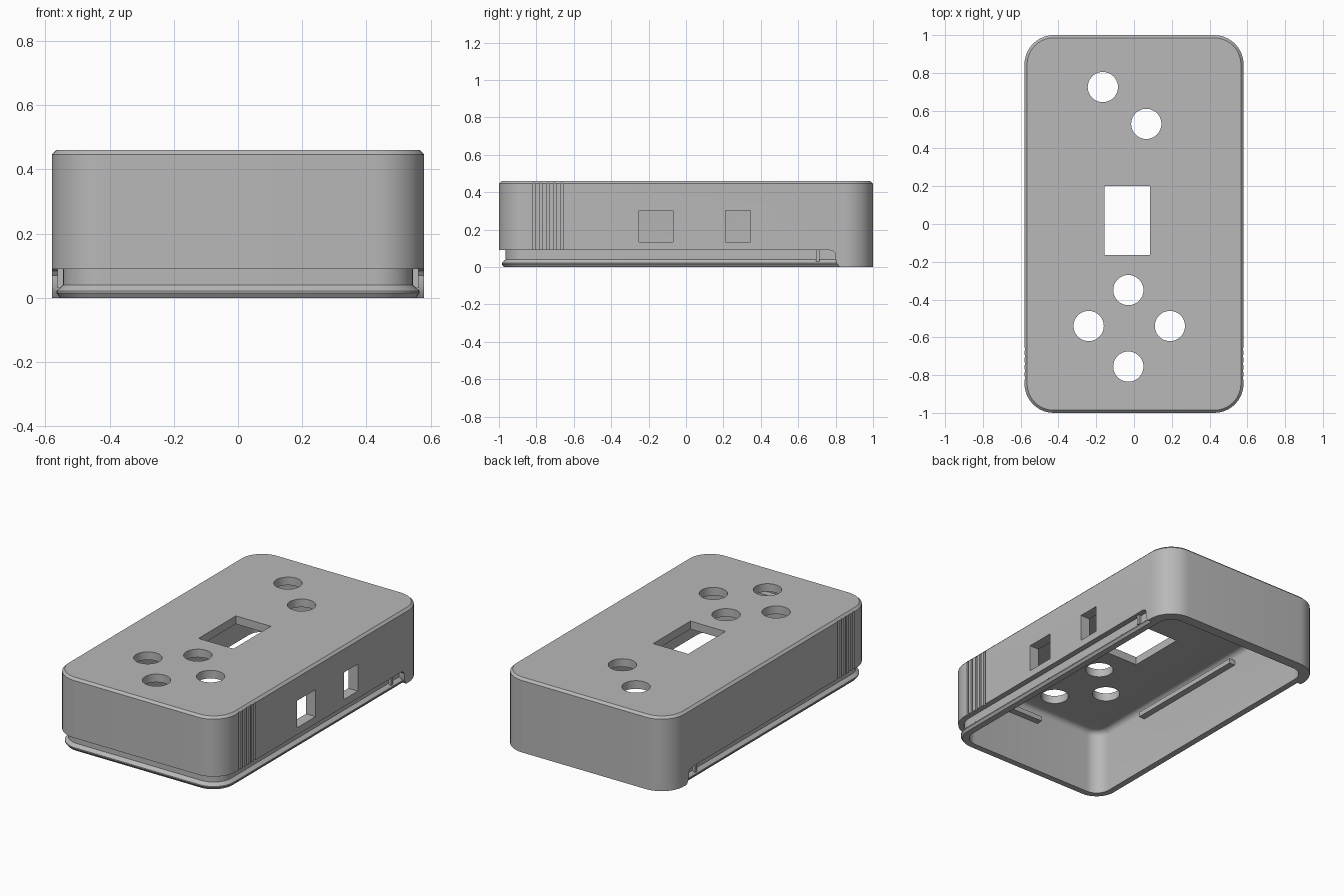
import bpy, bmesh
from math import sin, cos, pi, radians

old = bpy.data.objects.get("Cube")
if old:
    bpy.data.objects.remove(old, do_unlink=True)

grey = bpy.data.materials.new("plain_grey")
grey.use_nodes = True
colour = (0.48, 0.48, 0.48, 1)
grey.diffuse_color = colour
grey.node_tree.nodes["Principled BSDF"].inputs["Base Color"].default_value = colour

HALF_W, HALF_L, HEIGHT, RADIUS = 0.58, 1.0, 0.46, 0.155
STEP_Z, WALL, CEILING = 0.09, 0.065, 0.41


def make(name, rings):
    """Closed solid lofted through rings of equal point count."""
    bm = bmesh.new()
    loops = [[bm.verts.new(p) for p in ring] for ring in rings]
    n = len(loops[0])
    for a, b in zip(loops, loops[1:]):
        for i in range(n):
            j = (i + 1) % n
            bm.faces.new((a[i], a[j], b[j], b[i]))
    bm.faces.new(loops[0][::-1])
    bm.faces.new(loops[-1])
    bmesh.ops.recalc_face_normals(bm, faces=bm.faces[:])
    mesh = bpy.data.meshes.new(name)
    bm.to_mesh(mesh)
    bm.free()
    mesh.materials.append(grey)
    ob = bpy.data.objects.new(name, mesh)
    bpy.context.collection.objects.link(ob)
    return ob


def rounded(inset, z, steps=10):
    """Rounded rectangle ring, inset from the outer outline."""
    w, l, r = HALF_W - inset, HALF_L - inset, RADIUS - inset
    ring = []
    for k, (sx, sy) in enumerate(((1, 1), (-1, 1), (-1, -1), (1, -1))):
        for i in range(steps + 1):
            a = (k + i / steps) * pi / 2
            ring.append((sx * (w - r) + r * cos(a), sy * (l - r) + r * sin(a), z))
    return ring


def box(name, x0, x1, y0, y1, z0, z1):
    return make(name, [[(x0, y0, z), (x1, y0, z), (x1, y1, z), (x0, y1, z)] for z in (z0, z1)])


def cylinder(name, x, y, r, z0, z1, n=40):
    return make(name, [[(x + r * cos(2 * pi * i / n), y + r * sin(2 * pi * i / n), z)
                        for i in range(n)] for z in (z0, z1)])


def combine(ob, tool, operation="DIFFERENCE"):
    mod = ob.modifiers.new("shape", "BOOLEAN")
    mod.operation, mod.solver, mod.object = operation, "EXACT", tool
    bpy.context.view_layer.objects.active = ob
    bpy.ops.object.modifier_apply(modifier=mod.name)
    bpy.data.objects.remove(tool, do_unlink=True)


# Outer case with a chamfered top edge
case = make("case_shell", [rounded(0, 0), rounded(0, HEIGHT - 0.014), rounded(0.014, HEIGHT)])

# Step cut away below the walls, leaving the rear skirt full height
step = [(-1.2, -0.1), (0.82, -0.1), (0.82, 0), (0.806, 0.02), (0.8, 0.04),
        (0.8, 0.07), (0.79, 0.084), (0.77, STEP_Z), (-1.2, STEP_Z)]
combine(case, make("step_cutter", [[(x, y, z) for y, z in step] for x in (-1, 1)]))

# Tongue with its snap ridge
tongue = [(0.026, 0), (0.015, 0.015), (0.015, 0.022), (0.035, 0.04), (0.035, STEP_Z + 0.03)]
combine(case, make("tongue", [rounded(i, z) for i, z in tongue]), "UNION")

# Hollow inside with a rounded ceiling edge
fillet = 0.035
cavity = [rounded(WALL, -0.1)]
for k in range(6):
    a = k * pi / 10
    cavity.append(rounded(WALL + fillet * (1 - cos(a)), CEILING - fillet * (1 - sin(a))))
combine(case, make("cavity_cutter", cavity))

# Button holes and screen opening in the top
for x, y in ((-0.165, 0.725), (0.065, 0.53), (-0.03, -0.35),
             (-0.24, -0.54), (0.19, -0.54), (-0.03, -0.755)):
    combine(case, cylinder("hole_cutter", x, y, 0.08, 0.3, 0.6))
combine(case, box("screen_cutter", -0.155, 0.085, -0.165, 0.2, 0.3, 0.6))

# Port openings in the left wall
for y0, y1 in ((-0.25, -0.07), (0.21, 0.345)):
    combine(case, box("port_cutter", 0.4, 0.7, y0, y1, 0.135, 0.302))

# Grip grooves on both sides
for side in (-1, 1):
    xs = sorted((side * (HALF_W - 0.012), side * 0.7))
    for k in range(5):
        y = -0.815 + k * 0.038
        combine(case, box("grip_cutter", *xs, y - 0.007, y + 0.007, STEP_Z - 0.01, HEIGHT - 0.012))

bpy.ops.object.select_all(action="DESELECT")
case.select_set(True)
bpy.context.view_layer.objects.active = case
bpy.ops.object.shade_smooth_by_angle(angle=radians(30))

# Board rails inside the walls
inner = HALF_W - WALL
box("side_rail", -inner - 0.01, -inner + 0.04, -0.52, 0.30, 0.335, 0.365)
box("front_rail", -0.05, 0.28, -HALF_L + WALL - 0.01, -HALF_L + WALL + 0.04, 0.315, 0.345)

# Small stops on the tongue near the rear skirt
for side, label in ((1, "left"), (-1, "right")):
    xs = sorted((side * 0.535, side * 0.562))
    box(label + "_tongue_stop", *xs, 0.695, 0.715, 0.03, STEP_Z + 0.005)
